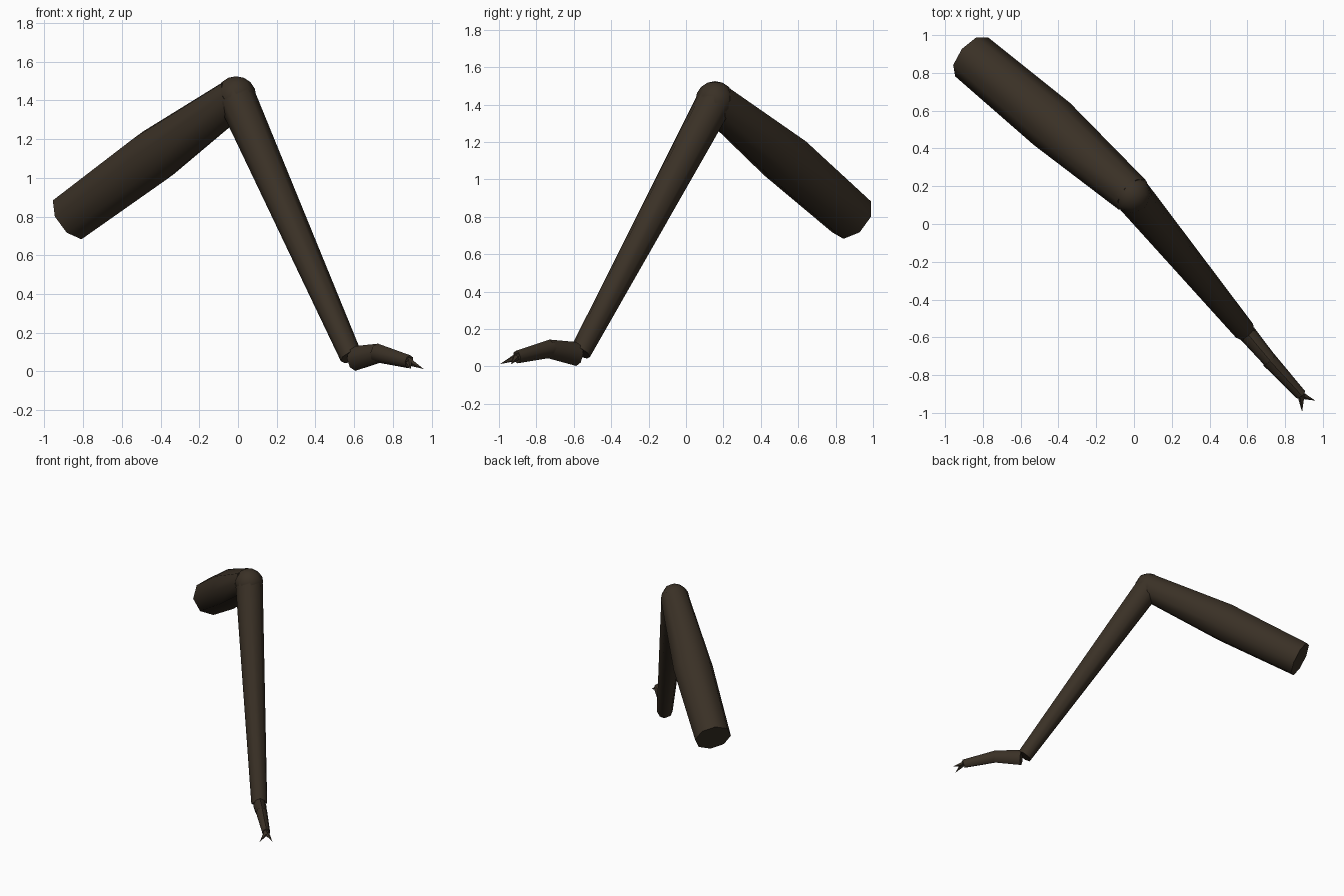
import bpy, bmesh, math
from mathutils import Vector

cube = bpy.data.objects.get("Cube")
if cube:
    bpy.data.objects.remove(cube, do_unlink=True)

# One dark brown shell colour
brown = bpy.data.materials.new("dark_brown")
brown.use_nodes = True
colour = (0.042, 0.030, 0.019, 1)
brown.diffuse_color = colour
shader = brown.node_tree.nodes["Principled BSDF"]
shader.inputs["Base Color"].default_value = colour
shader.inputs["Roughness"].default_value = 0.8


def finish(name, bm):
    bmesh.ops.recalc_face_normals(bm, faces=bm.faces)
    mesh = bpy.data.meshes.new(name)
    bm.to_mesh(mesh)
    bm.free()
    mesh.materials.append(brown)
    obj = bpy.data.objects.new(name, mesh)
    bpy.context.collection.objects.link(obj)
    bpy.ops.object.select_all(action="DESELECT")
    obj.select_set(True)
    bpy.context.view_layer.objects.active = obj
    bpy.ops.object.shade_smooth_by_angle(angle=math.radians(50))
    return obj


def tube(name, stations, sides=8, flat=1.0, turn=0.0):
    """Loft rings through (centre, radius) stations; radius 0 makes a point."""
    bm = bmesh.new()
    points = [Vector(p) for p, r in stations]
    rings = []
    for i, (centre, radius) in enumerate(stations):
        axis = (points[min(i + 1, len(points) - 1)] - points[max(i - 1, 0)]).normalized()
        side = axis.cross(Vector((0, 0, 1))).normalized()
        up = side.cross(axis)
        if radius == 0:
            rings.append([bm.verts.new(centre)])
            continue
        ring = []
        for k in range(sides):
            a = 2 * math.pi * (k + turn) / sides
            offset = side * math.cos(a) * flat + up * math.sin(a)
            ring.append(bm.verts.new(points[i] + offset * radius))
        rings.append(ring)
    for a, b in zip(rings, rings[1:]):
        for k in range(sides):
            n = (k + 1) % sides
            if len(b) == 1:
                bm.faces.new((a[k], a[n], b[0]))
            else:
                bm.faces.new((a[k], a[n], b[n], b[k]))
    for ring in (rings[0], rings[-1]):
        if len(ring) > 2:
            bm.faces.new(ring)
    return finish(name, bm)


knee = Vector((-0.01, 0.155, 1.42))

# Upper leg, swollen in the middle
tube("upper_leg", [((-0.86, 0.885, 0.80), 0.135),
                   ((-0.435, 0.53, 1.112), 0.147),
                   (knee, 0.106)])

# Ball joint at the knee
bm = bmesh.new()
bmesh.ops.create_uvsphere(bm, u_segments=8, v_segments=8, radius=0.105)
bmesh.ops.translate(bm, verts=bm.verts, vec=knee)
finish("knee_joint", bm)

# Long tapering lower leg
ankle = (0.585, -0.565, 0.075)
tube("lower_leg", [(knee, 0.1), (ankle, 0.058)])

# Two foot segments
arch = (0.73, -0.735, 0.094)
toe = (0.885, -0.905, 0.05)
tube("foot_rear", [((0.6, -0.58, 0.066), 0.064), (arch, 0.05)], flat=0.75)
tube("foot_front", [((0.715, -0.72, 0.096), 0.049), (toe, 0.034)], flat=0.85)

# Pair of pointed claws
for name, tip in (("left_claw", (0.96, -0.935, 0.012)),
                  ("right_claw", (0.89, -0.995, 0.012))):
    base = Vector(toe) + (Vector(tip) - Vector(toe)) * -0.15
    tube(name, [(base, 0.024), (tip, 0)], sides=5)
